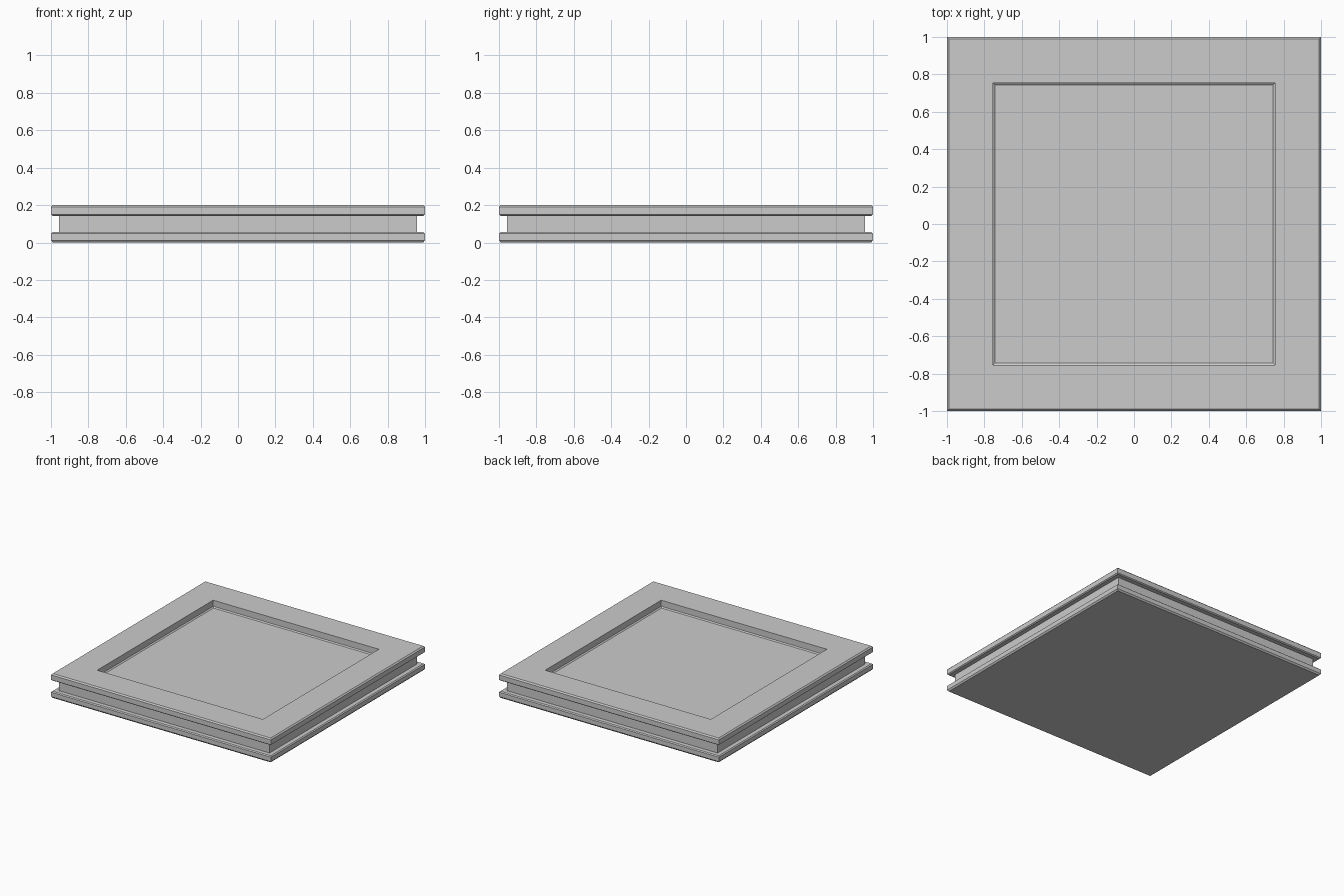
import bpy, bmesh

if "Cube" in bpy.data.objects:
    bpy.data.objects.remove(bpy.data.objects["Cube"])

# Half-width and height of each square ring, bottom -> outer rim -> recess floor
PROFILE = [
    (0.990, 0.000), (1.000, 0.012), (1.000, 0.048), (0.992, 0.055),  # base plate
    (0.957, 0.055), (0.957, 0.143),                                  # side groove
    (0.992, 0.143), (1.000, 0.150), (1.000, 0.190), (0.990, 0.200),  # top frame
    (0.753, 0.200), (0.753, 0.150), (0.743, 0.142),                  # recess
]


def square_loft(name, profile):
    bm = bmesh.new()
    rings = [[bm.verts.new((sx * r, sy * r, z))
              for sx, sy in ((-1, -1), (1, -1), (1, 1), (-1, 1))]
             for r, z in profile]
    for a, b in zip(rings, rings[1:]):
        for i in range(4):
            j = (i + 1) % 4
            bm.faces.new((a[i], a[j], b[j], b[i]))
    bm.faces.new(rings[0][::-1])
    bm.faces.new(rings[-1])
    bmesh.ops.recalc_face_normals(bm, faces=bm.faces)
    mesh = bpy.data.meshes.new(name)
    bm.to_mesh(mesh)
    bm.free()
    obj = bpy.data.objects.new(name, mesh)
    bpy.context.collection.objects.link(obj)
    return obj


# Grooved floor tile with a sunken top panel
square_loft("recessed_tile", PROFILE)
